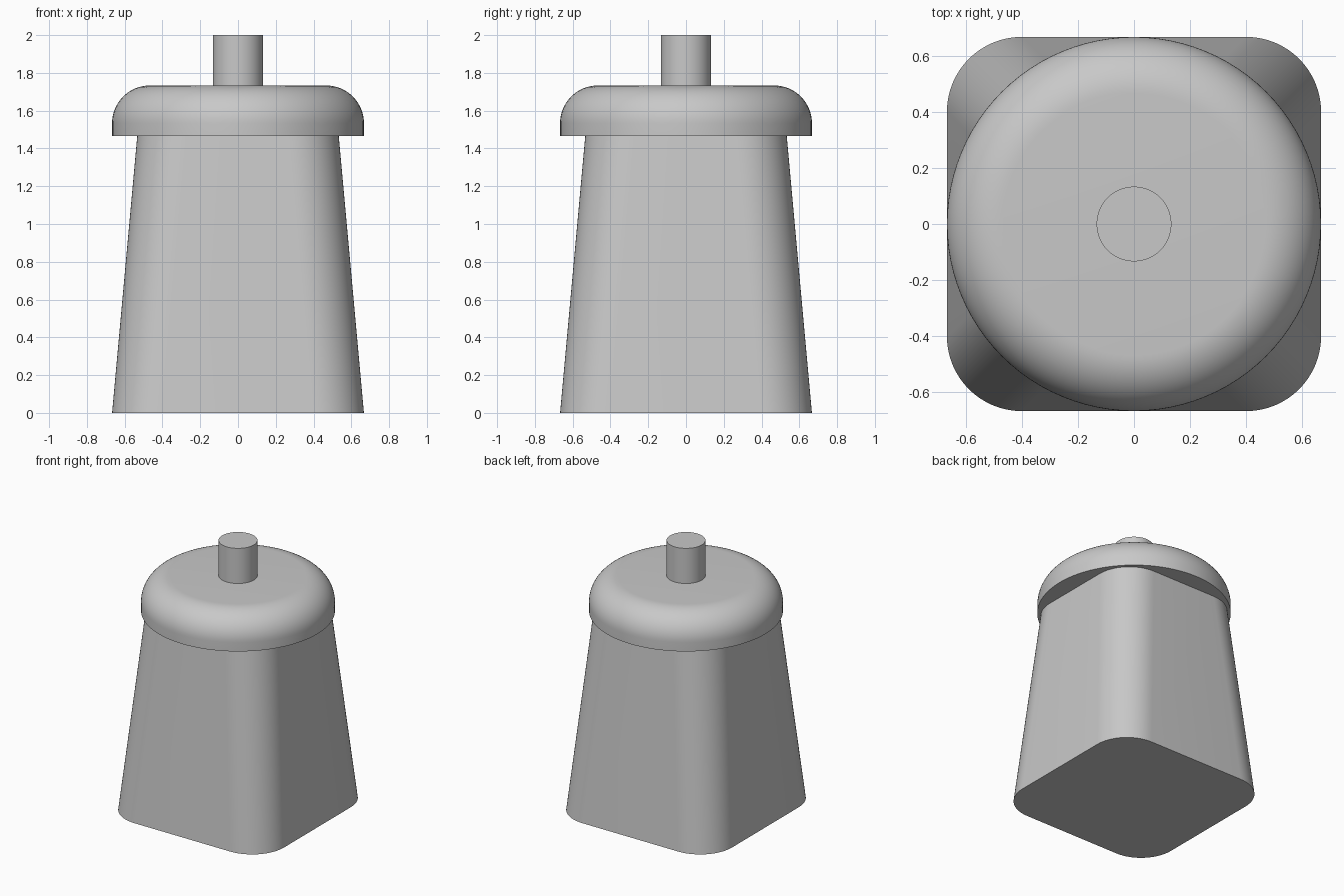
import bpy, bmesh
from math import sin, cos, pi, radians

cube = bpy.data.objects.get("Cube")
if cube:
    bpy.data.objects.remove(cube, do_unlink=True)

grey = bpy.data.materials.new("plain grey")
grey.use_nodes = True
colour = (0.58, 0.58, 0.58, 1)
grey.diffuse_color = colour
grey.node_tree.nodes["Principled BSDF"].inputs["Base Color"].default_value = colour


def circle(r, n=96):
    return [(r * cos(2 * pi * i / n), r * sin(2 * pi * i / n)) for i in range(n)]


def rounded_square(half, r, n=16):
    c = half - r
    pts = []
    for q, (sx, sy) in enumerate(((1, 1), (-1, 1), (-1, -1), (1, -1))):
        for i in range(n + 1):
            a = (q + i / n) * pi / 2
            pts.append((sx * c + r * cos(a), sy * c + r * sin(a)))
    return pts


def loft(name, sections):
    """Skin a closed solid through (outline, height) sections, bottom to top."""
    bm = bmesh.new()
    rings = [[bm.verts.new((x, y, z)) for x, y in outline] for outline, z in sections]
    n = len(rings[0])
    for low, high in zip(rings, rings[1:]):
        for i in range(n):
            j = (i + 1) % n
            bm.faces.new((low[i], low[j], high[j], high[i]))
    bm.faces.new(rings[0][::-1])
    bm.faces.new(rings[-1])
    mesh = bpy.data.meshes.new(name)
    bm.to_mesh(mesh)
    bm.free()
    mesh.materials.append(grey)
    obj = bpy.data.objects.new(name, mesh)
    bpy.context.collection.objects.link(obj)
    bpy.ops.object.select_all(action='DESELECT')
    obj.select_set(True)
    bpy.context.view_layer.objects.active = obj
    bpy.ops.object.shade_smooth_by_angle(angle=radians(30))
    return obj


BASE, RIM, LID_TOP, TOP = 0.6667, 1.4667, 1.7333, 2.0
CORNER, FILLET = 0.2667, 0.2

# Tapered body with rounded corners
loft("body", [(rounded_square(BASE, CORNER), 0),
              (rounded_square(0.5333, CORNER), RIM)])

# Round lid with a filleted upper edge
steps = 16
lid = [(circle(BASE), RIM)]
for k in range(steps + 1):
    a = k / steps * pi / 2
    lid.append((circle(BASE - FILLET + FILLET * cos(a)),
                LID_TOP - FILLET + FILLET * sin(a)))
loft("lid", lid)

# Cylindrical knob
loft("knob", [(circle(0.1333), LID_TOP), (circle(0.1333), TOP)])
